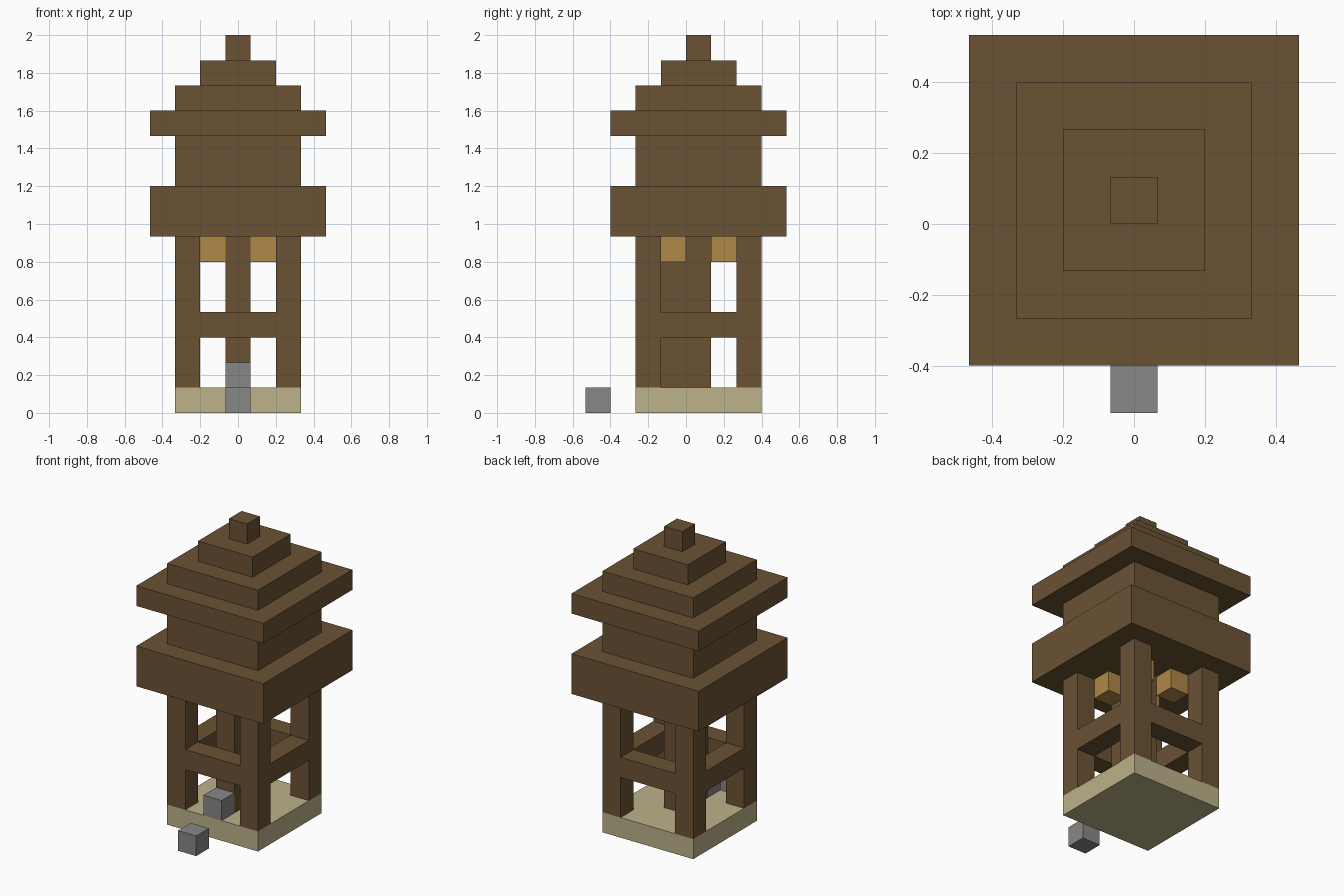
import bpy

UNIT = 2 / 15          # one block
TOWER_Y = 0.5          # tower centre line, in blocks

if "Cube" in bpy.data.objects:
    bpy.data.objects.remove(bpy.data.objects["Cube"], do_unlink=True)


def make_material(name, rgb):
    mat = bpy.data.materials.new(name)
    mat.use_nodes = True
    color = (*rgb, 1)
    mat.diffuse_color = color
    mat.node_tree.nodes["Principled BSDF"].inputs["Base Color"].default_value = color
    return mat


wood = make_material("dark brown wood", (0.147, 0.084, 0.034))
sand = make_material("pale sandstone", (0.503, 0.445, 0.25))
glow = make_material("amber lantern", (0.429, 0.242, 0.061))
stone = make_material("grey stone", (0.242, 0.242, 0.242))


def box(name, mat, x, y, bottom, top, width, depth):
    """Box centred on x, y (relative to the tower), sized in blocks."""
    bpy.ops.mesh.primitive_cube_add(
        size=1, location=(x * UNIT, (y + TOWER_Y) * UNIT, (bottom + top) / 2 * UNIT))
    obj = bpy.context.object
    obj.name = name
    obj.scale = (width * UNIT, depth * UNIT, (top - bottom) * UNIT)
    bpy.ops.object.transform_apply(location=False, rotation=False, scale=True)
    obj.data.materials.append(mat)


# Base and stepping stones
box("base", sand, 0, 0, 0, 1, 5, 5)
box("outer_step", stone, 0, -4, 0, 1, 1, 1)
box("doorway_step", stone, 0, -2, 1, 2, 1, 1)

# Corner posts and hanging lanterns
for side, sx in (("left", 1), ("right", -1)):
    for end, sy in (("front", -1), ("back", 1)):
        box(f"{end}_{side}_post", wood, 2 * sx, 2 * sy, 1, 7, 1, 1)
        box(f"{end}_{side}_lantern", glow, sx, sy, 6, 7, 1, 1)

# Rails between the posts
for name, x, y, w, d in (("front", 0, -2, 3, 1), ("back", 0, 2, 3, 1),
                         ("left", 2, 0, 1, 3), ("right", -2, 0, 1, 3)):
    box(f"{name}_rail", wood, x, y, 3, 4, w, d)

# Central column, reaching one block towards the doorway
box("central_column", wood, 0, -0.5, 1, 7, 1, 2)

# Stacked roof tiers
for name, bottom, top, width in (("lower_eave", 7, 9, 7), ("upper_room", 9, 11, 5),
                                 ("upper_eave", 11, 12, 7), ("roof_step_wide", 12, 13, 5),
                                 ("roof_step_narrow", 13, 14, 3), ("finial", 14, 15, 1)):
    box(name, wood, 0, 0, bottom, top, width, width)
